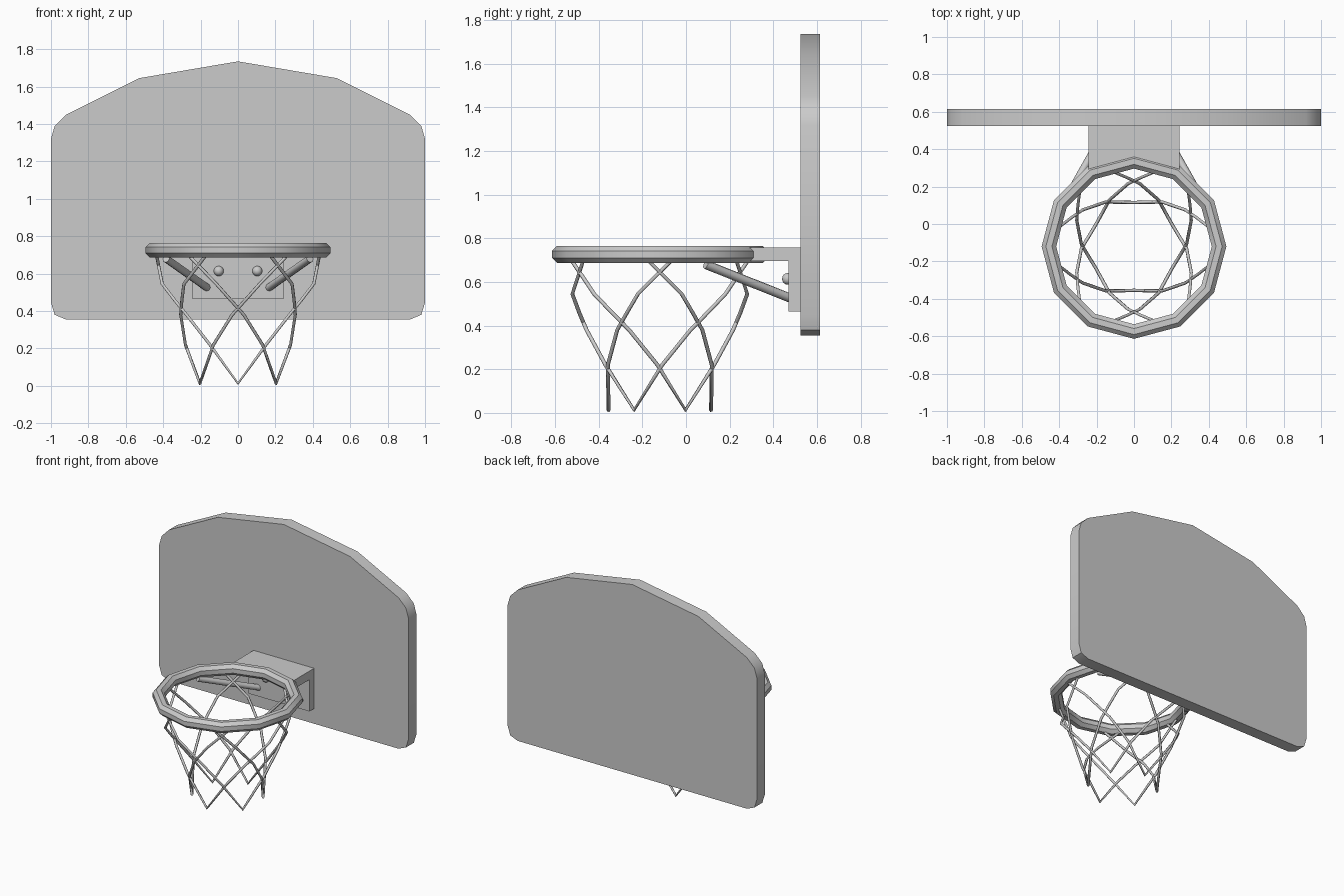
import bpy, bmesh
from math import sin, cos, pi, radians
from mathutils import Vector, Matrix

if "Cube" in bpy.data.objects:
    bpy.data.objects.remove(bpy.data.objects["Cube"])

CY = -0.12  # hoop centre in y


def finish(name, bm, smooth=35):
    bmesh.ops.recalc_face_normals(bm, faces=bm.faces)
    me = bpy.data.meshes.new(name)
    bm.to_mesh(me)
    bm.free()
    me.polygons.foreach_set("use_smooth", [True] * len(me.polygons))
    me.set_sharp_from_angle(angle=radians(smooth))
    ob = bpy.data.objects.new(name, me)
    bpy.context.collection.objects.link(ob)
    return ob


def prism(name, pts, offset):
    bm = bmesh.new()
    face = bm.faces.new([bm.verts.new(p) for p in pts])
    ext = bmesh.ops.extrude_face_region(bm, geom=[face], use_keep_orig=True)
    moved = [g for g in ext["geom"] if isinstance(g, bmesh.types.BMVert)]
    bmesh.ops.translate(bm, verts=moved, vec=offset)
    return finish(name, bm)


# Backboard: mirrored outline with a peaked top
half = [(0.92, 0.355), (0.98, 0.38), (1, 0.445), (1, 1.32),
        (0.98, 1.39), (0.92, 1.45), (0.53, 1.645)]
outline = half + [(0, 1.735)] + [(-x, z) for x, z in reversed(half)]
prism("backboard", [(x, 0.525, z) for x, z in outline], (0, 0.09, 0))

# Bracket: top plate meeting the rim, and wall plate
prism("bracket_top_plate",
      [(-0.243, 0.525, 0.695), (-0.243, 0.275, 0.695), (0, 0.33, 0.695),
       (0.243, 0.275, 0.695), (0.243, 0.525, 0.695)], (0, 0, 0.062))
prism("bracket_wall_plate",
      [(-0.243, 0.47, 0.465), (0.243, 0.47, 0.465),
       (0.243, 0.47, 0.695), (-0.243, 0.47, 0.695)], (0, 0.055, 0))

# Rim: twelve-sided ring with octagonal section
bm = bmesh.new()
a = 0.039 / cos(pi / 8)
rings = []
for i in range(12):
    t = i * pi / 6
    ring = []
    for j in range(8):
        p = (j + 0.5) * pi / 4
        r = 0.455 + a * cos(p)
        ring.append(bm.verts.new((r * cos(t), CY + r * sin(t), 0.726 + a * sin(p))))
    rings.append(ring)
for i in range(12):
    for j in range(8):
        k, m = (i + 1) % 12, (j + 1) % 8
        bm.faces.new((rings[i][j], rings[k][j], rings[k][m], rings[i][m]))
finish("rim", bm)

for side, s in (("left", -1), ("right", 1)):
    # Diagonal struts from rim to wall plate
    p, q = Vector((s * 0.385, 0.09, 0.68)), Vector((s * 0.165, 0.48, 0.525))
    d = q - p
    bm = bmesh.new()
    bmesh.ops.create_cone(
        bm, cap_ends=True, segments=8, radius1=0.021, radius2=0.021, depth=d.length,
        matrix=Matrix.Translation((p + q) / 2) @ d.to_track_quat('Z', 'Y').to_matrix().to_4x4())
    finish("strut_" + side, bm, 50)
    # Round bolt heads
    bm = bmesh.new()
    bmesh.ops.create_uvsphere(bm, u_segments=12, v_segments=8, radius=0.027,
                              matrix=Matrix.Translation((s * 0.103, 0.467, 0.614)))
    finish("bolt_" + side, bm)

# Net: six V-shaped cords; (sideways, outward, height) of one arm
arm = [(0.15, 0.238, 0.22), (0.275, 0.195, 0.38), (0.34, 0.15, 0.46),
       (0.405, 0.1, 0.545), (0.435, -0.05, 0.695)]
path = [(-u, v, z) for u, v, z in reversed(arm)] + [(0, 0.235, 0.013)] + arm
for i in range(6):
    t = i * pi / 3
    cu = bpy.data.curves.new("net_cord", 'CURVE')
    cu.dimensions = '3D'
    cu.bevel_depth = 0.009
    cu.bevel_resolution = 1
    cu.use_fill_caps = True
    sp = cu.splines.new('POLY')
    sp.points.add(len(path) - 1)
    for pt, (u, v, z) in zip(sp.points, path):
        pt.co = (u * cos(t) - v * sin(t), CY + u * sin(t) + v * cos(t), z, 1)
    ob = bpy.data.objects.new(f"net_cord_{i + 1}", cu)
    bpy.context.collection.objects.link(ob)
